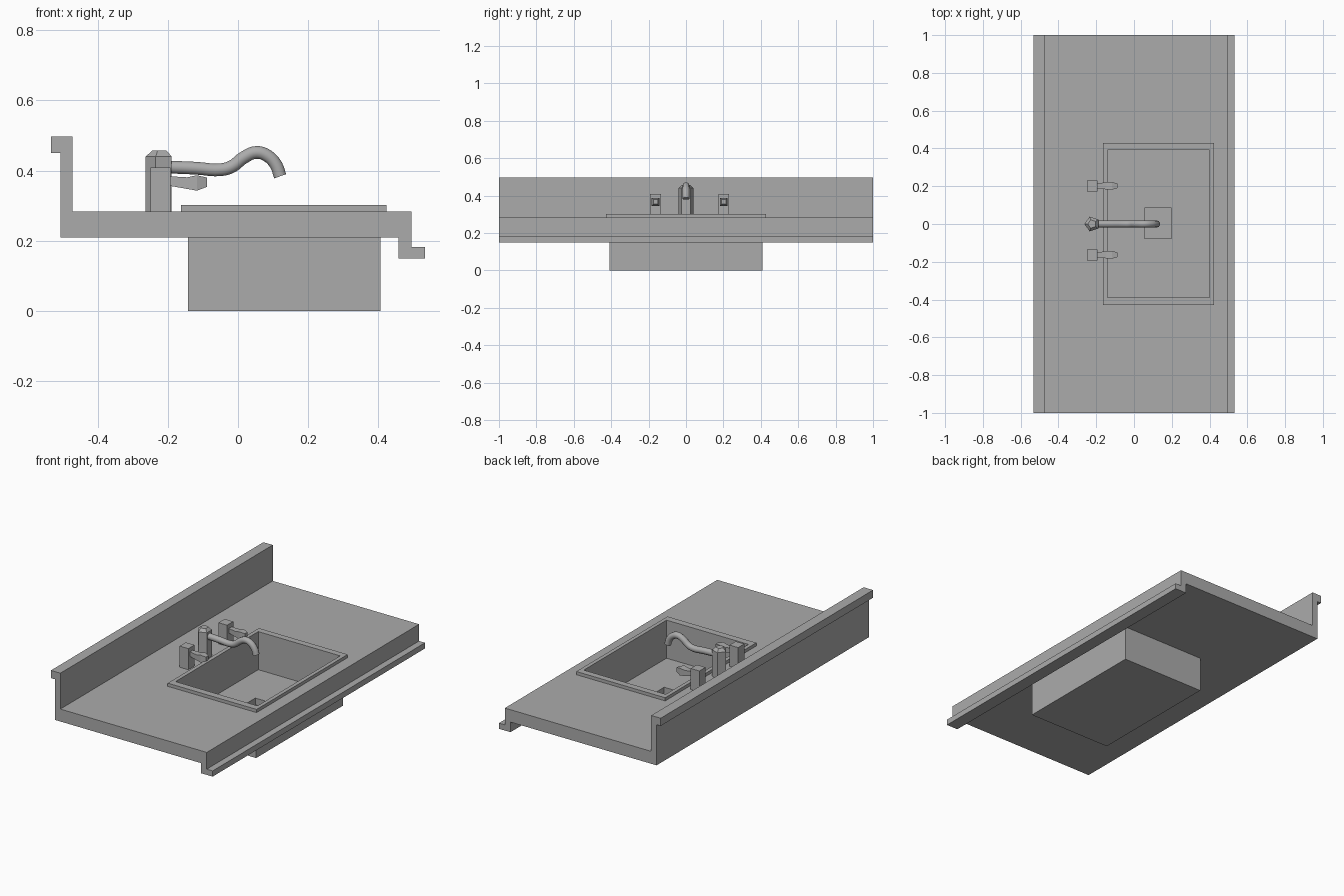
import bpy
import bmesh
import math

cube = bpy.data.objects.get("Cube")
if cube:
    bpy.data.objects.remove(cube, do_unlink=True)

grey = bpy.data.materials.new("plain_grey")
grey.use_nodes = True
GREY = (0.41, 0.41, 0.41, 1)
grey.diffuse_color = GREY
grey.node_tree.nodes["Principled BSDF"].inputs["Base Color"].default_value = GREY


def loft(name, rings):
    """Join equal-length rings of points in order and cap both ends."""
    bm = bmesh.new()
    loops = [[bm.verts.new(p) for p in ring] for ring in rings]
    for a, b in zip(loops, loops[1:]):
        for i in range(len(a)):
            j = (i + 1) % len(a)
            bm.faces.new((a[i], a[j], b[j], b[i]))
    bm.faces.new(loops[0])
    bm.faces.new(loops[-1])
    bmesh.ops.recalc_face_normals(bm, faces=bm.faces)
    mesh = bpy.data.meshes.new(name)
    bm.to_mesh(mesh)
    bm.free()
    mesh.materials.append(grey)
    obj = bpy.data.objects.new(name, mesh)
    bpy.context.collection.objects.link(obj)
    return obj


def rect(x0, x1, y0, y1, z):
    return [(x0, y0, z), (x1, y0, z), (x1, y1, z), (x0, y1, z)]


def pentagon(cx, r, z):
    angles = [math.pi + math.tau * i / 5 for i in range(5)]
    return [(cx + r * math.cos(a), r * math.sin(a), z) for a in angles]


# Counter with upstand and front lip, extruded along its length
TOP = 0.283
profile = [(-0.533, 0.497), (-0.533, 0.451), (-0.506, 0.451), (-0.506, 0.209),
           (0.457, 0.209), (0.457, 0.149), (0.533, 0.149), (0.533, 0.183),
           (0.494, 0.183), (0.494, TOP), (-0.471, TOP), (-0.471, 0.497)]
counter = loft("counter", [[(x, y, z) for x, z in profile] for y in (-1, 1)])

# Opening for the basin
cutter = loft("opening_cutter", [rect(-0.142, 0.405, -0.408, 0.408, z) for z in (0.18, 0.35)])
cutter.hide_render = True
cut = counter.modifiers.new("opening", "BOOLEAN")
cut.operation = "DIFFERENCE"
cut.solver = "EXACT"
cut.object = cutter
bpy.context.view_layer.objects.active = counter
bpy.ops.object.modifier_apply(modifier=cut.name)
bpy.data.objects.remove(cutter, do_unlink=True)

# Basin: outer walls, rim, inner walls, floor and sunken drain
outer = (-0.143, 0.406, -0.409, 0.409)
rim = (-0.163, 0.423, -0.429, 0.429)
inner = (-0.14, 0.4, -0.388, 0.391)
drain = (0.055, 0.198, -0.077, 0.085)
loft("basin", [rect(*r, z) for r, z in (
    (outer, 0), (outer, TOP), (rim, TOP), (rim, 0.302), (inner, 0.302),
    (inner, 0.075), (drain, 0.075), (drain, 0.035))])

# Faucet column with tapered cap
loft("faucet_column", [pentagon(-0.222, r, z) for r, z in (
    (0.041, TOP), (0.041, 0.44), (0.023, 0.457))])

# Curved spout
path = [(-0.215, 0.411), (-0.12, 0.407), (-0.046, 0.403), (-0.017, 0.412),
        (0.016, 0.437), (0.052, 0.452), (0.086, 0.441), (0.109, 0.415), (0.12, 0.384)]
curve = bpy.data.curves.new("spout", "CURVE")
curve.dimensions = "3D"
curve.bevel_depth = 0.019
curve.bevel_resolution = 3
curve.resolution_u = 4
curve.use_fill_caps = True
spline = curve.splines.new("BEZIER")
spline.bezier_points.add(len(path) - 1)
for point, (x, z) in zip(spline.bezier_points, path):
    point.co = (x, 0, z)
    point.handle_left_type = point.handle_right_type = "AUTO"
curve.materials.append(grey)
spout = bpy.data.objects.new("spout", curve)
bpy.context.collection.objects.link(spout)
bpy.ops.object.select_all(action="DESELECT")
spout.select_set(True)
bpy.context.view_layer.objects.active = spout
bpy.ops.object.convert(target="MESH")
bpy.ops.object.shade_smooth_by_angle(angle=math.radians(50))

# Square tap posts, each with a lever
sections = [(-0.196, 0.013, 0.357, 0.384), (-0.145, 0.019, 0.348, 0.381),
            (-0.117, 0.021, 0.343, 0.387), (-0.088, 0.012, 0.354, 0.38)]
for side, cy in (("left", 0.202), ("right", -0.163)):
    loft(side + "_tap_post",
         [rect(-0.25, -0.193, cy - 0.029, cy + 0.029, z) for z in (TOP, 0.409)])
    loft(side + "_tap_lever",
         [[(x, cy - w, lo), (x, cy + w, lo), (x, cy + w, hi), (x, cy - w, hi)]
          for x, w, lo, hi in sections])
